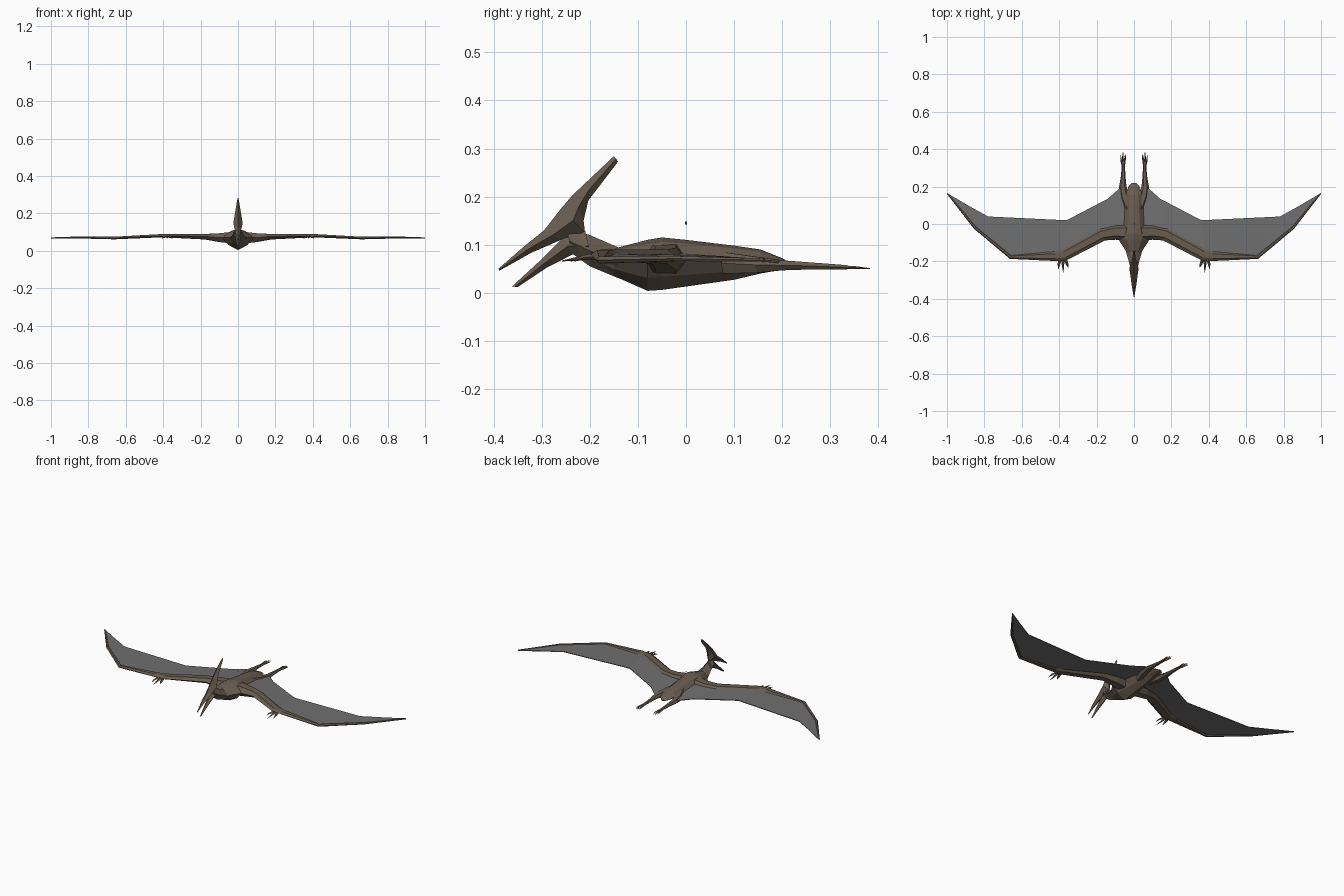
import bpy, bmesh, math
from mathutils import Vector

if "Cube" in bpy.data.objects:
    bpy.data.objects.remove(bpy.data.objects["Cube"])


def material(name, rgb):
    m = bpy.data.materials.new(name)
    m.diffuse_color = (*rgb, 1)
    m.use_nodes = True
    m.node_tree.nodes["Principled BSDF"].inputs["Base Color"].default_value = m.diffuse_color
    return m


BROWN = material("brown hide", (0.140, 0.108, 0.080))
GREY = material("grey membrane", (0.160, 0.160, 0.160))


def finish(name, bm, mat, mirror=False):
    bmesh.ops.recalc_face_normals(bm, faces=bm.faces)
    me = bpy.data.meshes.new(name)
    bm.to_mesh(me)
    bm.free()
    me.materials.append(mat)
    ob = bpy.data.objects.new(name, me)
    bpy.context.collection.objects.link(ob)
    if mirror:
        ob.modifiers.new("Mirror", 'MIRROR').use_mirror_merge = False
    return ob


def skin(bm, rings):
    """Join successive rings of points and cap both ends."""
    vs = [[bm.verts.new(p) for p in r] for r in rings]
    n = len(vs[0])
    for a, b in zip(vs, vs[1:]):
        for i in range(n):
            j = (i + 1) % n
            bm.faces.new((a[i], a[j], b[j], b[i]))
    bm.faces.new(vs[0])
    bm.faces.new(vs[-1])


def limb(bm, path, sides=6):
    """Tapered tube; path entries are (x, y, z, half width, half height)."""
    pts = [Vector(p[:3]) for p in path]
    rings = []
    for k, (x, y, z, a, b) in enumerate(path):
        t = pts[min(k + 1, len(pts) - 1)] - pts[max(k - 1, 0)]
        side = Vector((-t.y, t.x, 0)).normalized()
        rings.append([pts[k] + side * a * math.cos(2 * math.pi * i / sides)
                      + Vector((0, 0, b * math.sin(2 * math.pi * i / sides)))
                      for i in range(sides)])
    skin(bm, rings)


def blade(name, sections):
    """Diamond section solid; entries are (top y, top z, low y, low z, half width)."""
    bm = bmesh.new()
    skin(bm, [[(0, ty, tz), (w, (ty + ly) / 2, (tz + lz) / 2), (0, ly, lz),
               (-w, (ty + ly) / 2, (tz + lz) / 2)] for ty, tz, ly, lz, w in sections])
    return finish(name, bm, BROWN)


# Torso with keeled chest: y, top z, bottom z, half width
bm = bmesh.new()
rings = []
for y, zt, zb, w in [(-0.19, .105, .055, .022), (-0.15, .092, .035, .04),
                     (-0.08, .110, .004, .085), (-0.05, .115, .006, .075),
                     (0, .110, .013, .062), (0.10, .098, .027, .052),
                     (0.155, .090, .040, .045), (0.20, .072, .048, .030),
                     (0.22, .060, .052, .010)]:
    h = zt - zb
    half = [(.5 * w, zt - .08 * h), (w, zb + .62 * h), (.6 * w, zb + .25 * h)]
    rings.append([(0, y, zt)] + [(x, y, z) for x, z in half] + [(0, y, zb)]
                 + [(-x, y, z) for x, z in reversed(half)])
skin(bm, rings)
finish("torso", bm, BROWN)

# Neck, skull with swept crest, open lower jaw
blade("neck", [(-.25, .135, -.235, .08, .018), (-.20, .120, -.20, .055, .028),
               (-.14, .094, -.14, .030, .045)])
blade("skull_and_crest", [(-.390, .050, -.388, .046, .002), (-.335, .098, -.322, .083, .012),
                          (-.295, .130, -.260, .110, .019), (-.260, .175, -.210, .125, .025),
                          (-.235, .204, -.213, .150, .020), (-.200, .237, -.203, .192, .014),
                          (-.150, .284, -.141, .273, .003)])
blade("lower_jaw", [(-.362, .013, -.350, .012, .003), (-.300, .070, -.290, .052, .012),
                    (-.255, .115, -.235, .080, .018), (-.210, .130, -.195, .065, .024)])

# Wing arms and long outer fingers
bm = bmesh.new()
limb(bm, [(.03, -.045, .070, .050, .036), (.10, -.042, .070, .042, .027),
          (.17, -.055, .075, .036, .017), (.37, -.163, .080, .032, .011),
          (.42, -.172, .080, .026, .010), (.66, -.176, .068, .011, .008),
          (.85, -.020, .071, .008, .006), (.998, .163, .068, .003, .004)])
finish("wing_arm", bm, BROWN, True)

# Hand claws at the wrists
bm = bmesh.new()
for dx, tip in [(-.022, -.232), (0, -.258), (.022, -.240)]:
    limb(bm, [(.38 + dx * .5, -.18, .076, .009, .007),
              (.38 + dx, -.215, .073, .007, .005),
              (.378 + dx * 1.2, tip, .066, .001, .001)], 4)
finish("hand_claws", bm, BROWN, True)

# Wing membranes: leading edge paired with trailing edge
lead = [(.04, -.04, .082), (.17, -.04, .078), (.38, -.16, .080), (.66, -.175, .069),
        (.85, -.02, .071), (.99, .155, .068)]
trail = [(.055, .210, .062), (.14, .135, .070), (.36, .02, .076), (.78, .04, .070),
         (.88, .095, .069), (.995, .163, .067)]
bm = bmesh.new()
a = [bm.verts.new(p) for p in lead]
b = [bm.verts.new(p) for p in trail]
for i in range(len(a) - 1):
    bm.faces.new((a[i], a[i + 1], b[i + 1], b[i]))
ob = finish("wing_membrane", bm, GREY, True)
solid = ob.modifiers.new("Thickness", 'SOLIDIFY')
solid.thickness = .004
solid.offset = 0

# Trailing legs
bm = bmesh.new()
limb(bm, [(.030, .08, .062, .022, .026), (.052, .15, .058, .024, .019),
          (.060, .20, .057, .020, .012), (.058, .25, .056, .013, .009),
          (.057, .30, .054, .009, .007), (.058, .335, .053, .012, .005)])
finish("leg", bm, BROWN, True)

# Toes
bm = bmesh.new()
for dx, tip in [(-.012, .372), (-.004, .383), (.004, .383), (.012, .370)]:
    limb(bm, [(.058 + dx * .7, .325, .053, .004, .004),
              (.058 + dx, .355, .052, .003, .003),
              (.059 + dx * 1.1, tip, .050, .001, .001)], 4)
finish("toes", bm, BROWN, True)

# Tiny speck above the back
bm = bmesh.new()
limb(bm, [(0, -.002, .145, .002, .003), (0, .002, .145, .002, .003)], 4)
finish("speck", bm, BROWN)
